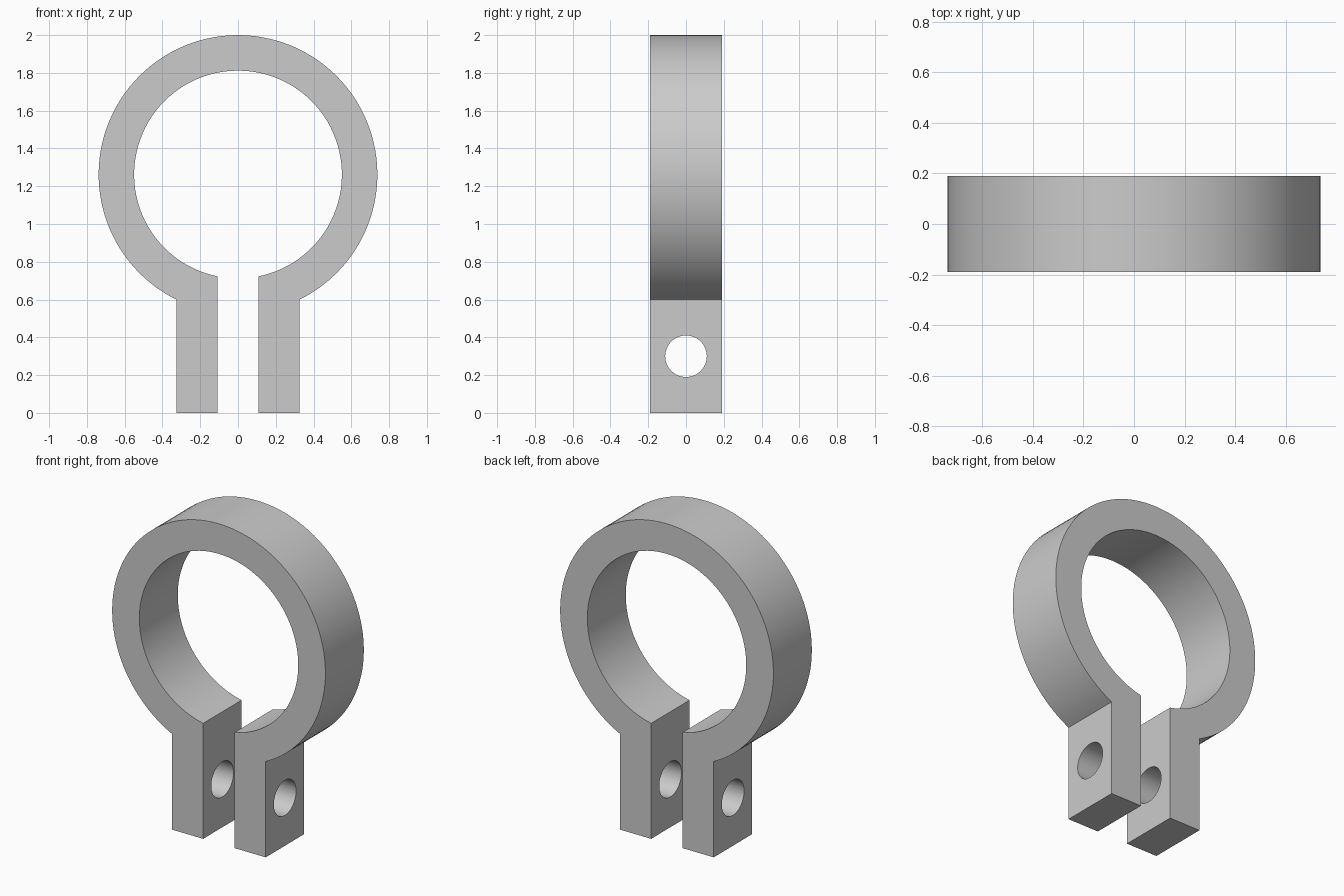
import bpy, bmesh
from math import sin, cos, asin, pi, radians

cube = bpy.data.objects.get("Cube")
if cube:
    bpy.data.objects.remove(cube, do_unlink=True)

OUTER, INNER = 0.738, 0.55       # ring radii
CENTRE_Z = 2.0 - OUTER
GAP, LEG = 0.108, 0.325          # inner and outer x of each leg
DEPTH = 0.38
HOLE_R, HOLE_Z = 0.11, 0.30
STEPS = 96

grey = bpy.data.materials.new("plain grey")
grey.use_nodes = True
colour = (0.6, 0.6, 0.6, 1)
grey.diffuse_color = colour
grey.node_tree.nodes["Principled BSDF"].inputs["Base Color"].default_value = colour


def arc(radius, half_gap):
    """Points over the top, from the right side of the gap to the left one."""
    start = asin(half_gap / radius)
    angles = [start + (2 * pi - 2 * start) * i / STEPS for i in range(STEPS + 1)]
    return [(radius * sin(a), CENTRE_Z - radius * cos(a)) for a in angles]


# Clamp outline: outer arc, one leg, inner arc, other leg
outline = arc(OUTER, LEG) + [(-LEG, 0), (-GAP, 0)]
outline += arc(INNER, GAP)[::-1] + [(GAP, 0), (LEG, 0)]

bm = bmesh.new()
face = bm.faces.new([bm.verts.new((x, -DEPTH / 2, z)) for x, z in outline])
new = bmesh.ops.extrude_face_region(bm, geom=[face])["geom"]
bmesh.ops.translate(bm, vec=(0, DEPTH, 0),
                    verts=[v for v in new if isinstance(v, bmesh.types.BMVert)])
bmesh.ops.recalc_face_normals(bm, faces=bm.faces)
mesh = bpy.data.meshes.new("ring_clamp")
bm.to_mesh(mesh)
bm.free()
mesh.materials.append(grey)
clamp = bpy.data.objects.new("ring_clamp", mesh)
bpy.context.collection.objects.link(clamp)

# Bolt hole through both legs
bpy.ops.mesh.primitive_cylinder_add(vertices=64, radius=HOLE_R, depth=1,
                                    location=(0, 0, HOLE_Z), rotation=(0, pi / 2, 0))
cutter = bpy.context.object
cutter.name = "bolt_hole_cutter"
cutter.hide_render = True
cutter.data.materials.append(grey)

cut = clamp.modifiers.new("bolt_hole", "BOOLEAN")
cut.operation = "DIFFERENCE"
cut.solver = "EXACT"
cut.object = cutter

bpy.ops.object.select_all(action="DESELECT")
clamp.select_set(True)
bpy.context.view_layer.objects.active = clamp
bpy.ops.object.modifier_apply(modifier=cut.name)
bpy.data.objects.remove(cutter, do_unlink=True)
bpy.ops.object.shade_smooth_by_angle(angle=radians(25))
